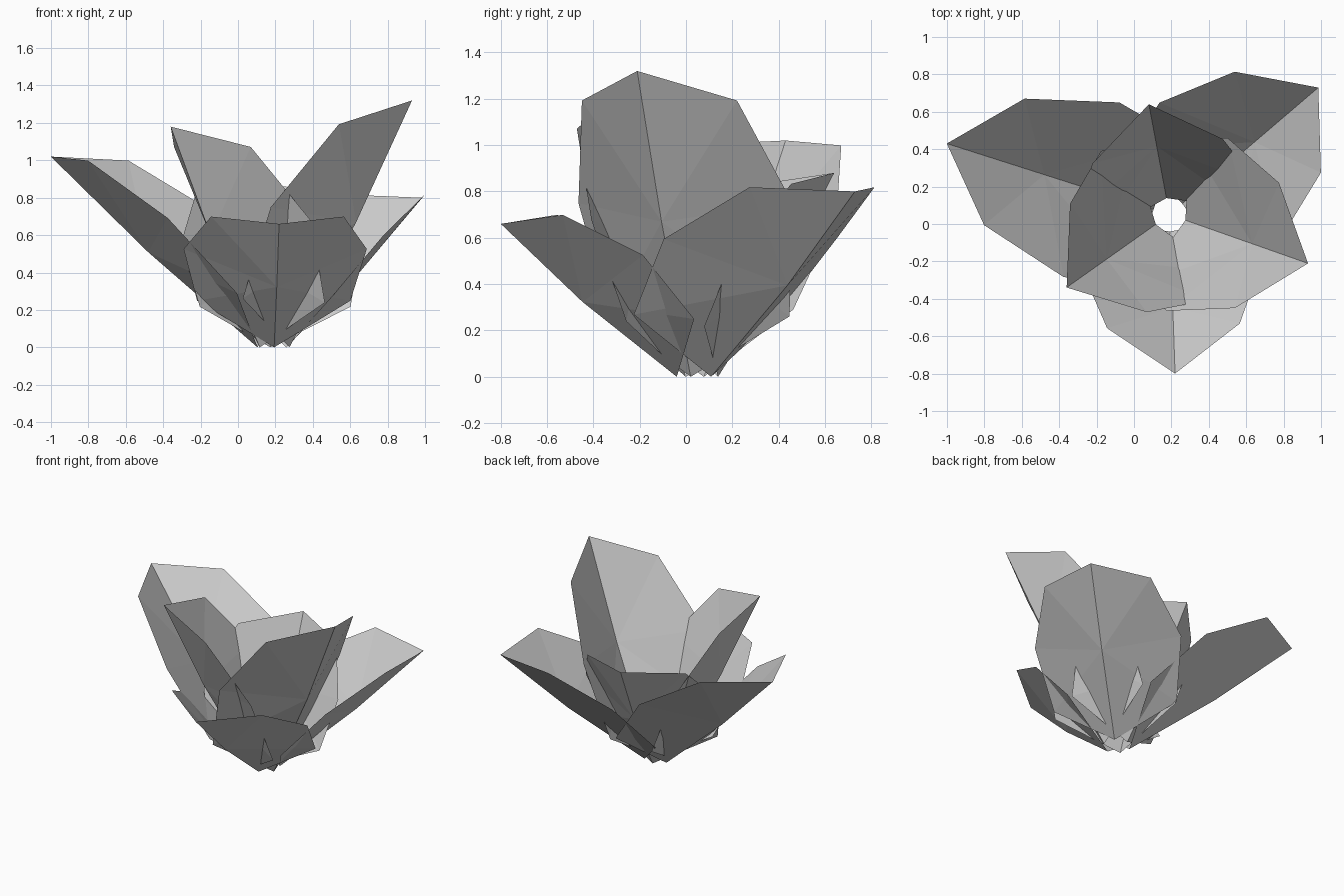
import bpy
import math

if "Cube" in bpy.data.objects:
    bpy.data.objects.remove(bpy.data.objects["Cube"])

# One plain grey for the whole flower
grey = bpy.data.materials.new("petal_grey")
grey.diffuse_color = (0.6, 0.6, 0.6, 1)
grey.use_nodes = True
grey.node_tree.nodes["Principled BSDF"].inputs["Base Color"].default_value = grey.diffuse_color

CENTRE = (0.19, 0.05)
BASE_RADIUS = 0.09

# Petal template: (fraction of length, lift off the spine, half width)
LOW, WIDE, SHOULDER = (0.117, 0.228, 0.41), (0.465, 0.29, 0.49), (0.834, 0.197, 0.355)
SPINE = [(0, 0, 0), (0.515, -0.023, 0), (1, 0, 0)]


def petal(name, angle, reach, height):
    """Folded petal leaning outward from the flower's base."""
    a = math.radians(angle)
    length = math.hypot(reach, height)
    ur, uz = reach / length, height / length

    def place(p, side=1):
        along, lift, lat = p[0] * length, p[1], p[2] * side
        r = BASE_RADIUS + along * ur - lift * uz
        return (CENTRE[0] + r * math.cos(a) - lat * math.sin(a),
                CENTRE[1] + r * math.sin(a) + lat * math.cos(a),
                along * uz + lift * ur)

    verts = [place(p) for p in SPINE]
    faces = []
    # Mirror the half blade about the spine
    for side in (1, -1):
        k = len(verts)
        verts += [place(p, side) for p in (LOW, WIDE, SHOULDER)]
        half = [(0, 1, k), (k, 1, k + 1), (k + 1, 1, k + 2), (k + 2, 1, 2)]
        faces += half if side == 1 else [f[::-1] for f in half]
    mesh = bpy.data.meshes.new(name)
    mesh.from_pydata(verts, [], faces)
    mesh.materials.append(grey)
    obj = bpy.data.objects.new(name, mesh)
    bpy.context.collection.objects.link(obj)


# Outer ring, spread wide
petal("outer_petal_left", 162.3, 1.16, 1.02)
petal("outer_petal_back", 40.5, 0.956, 0.80)
petal("outer_petal_front", 272, 0.76, 0.66)

# Inner ring, more upright
petal("inner_petal_right", -19.4, 0.695, 1.32)
petal("inner_petal_left", 215.3, 0.584, 1.18)
petal("inner_petal_back", 100.6, 0.51, 0.88)
